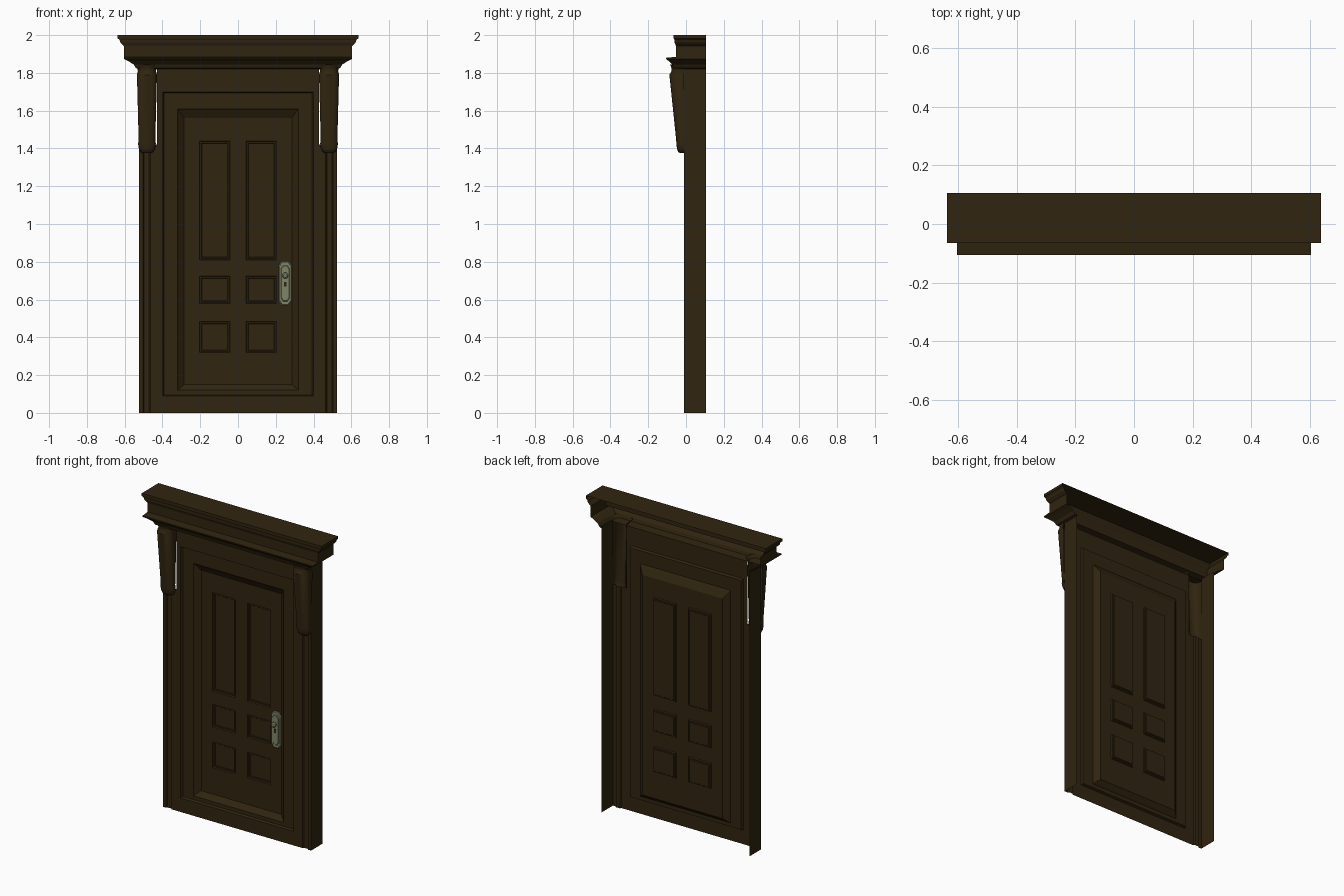
import bpy, bmesh, math

if "Cube" in bpy.data.objects:
    bpy.data.objects.remove(bpy.data.objects["Cube"])


def material(name, rgb):
    m = bpy.data.materials.new(name)
    m.diffuse_color = (*rgb, 1)
    m.use_nodes = True
    m.node_tree.nodes["Principled BSDF"].inputs["Base Color"].default_value = m.diffuse_color
    return m


WOOD = material("dark_wood", (0.030, 0.018, 0.005))
METAL = material("aged_metal", (0.22, 0.235, 0.14))
BACK = 0.105   # open rear edge of the shell
FACE = -0.01   # front plane of the frame


def finish(name, bm, mat, smooth=False):
    """Weld, point the sheets to the front and make an object."""
    bmesh.ops.remove_doubles(bm, verts=bm.verts, dist=1e-5)
    bmesh.ops.recalc_face_normals(bm, faces=bm.faces)
    front = sum(f.normal.y * f.calc_area() for f in bm.faces)
    if front > 1e-4:
        bmesh.ops.reverse_faces(bm, faces=bm.faces)
    me = bpy.data.meshes.new(name)
    bm.to_mesh(me)
    bm.free()
    me.materials.append(mat)
    ob = bpy.data.objects.new(name, me)
    bpy.context.collection.objects.link(ob)
    if smooth:
        bpy.ops.object.select_all(action='DESELECT')
        ob.select_set(True)
        bpy.context.view_layer.objects.active = ob
        bpy.ops.object.shade_smooth_by_angle(angle=math.radians(35))
    return ob


def loft(bm, rows, closed=False):
    """Quads between successive rows of points."""
    vs = [[bm.verts.new(p) for p in r] for r in rows]
    n = len(vs[0])
    for a, b in zip(vs, vs[1:]):
        for i in range(n if closed else n - 1):
            j = (i + 1) % n
            bm.faces.new((a[i], a[j], b[j], b[i]))
    return vs


def rect(x0, x1, z0, z1, y):
    return [(x0, y, z0), (x1, y, z0), (x1, y, z1), (x0, y, z1)]


# Stepped door surround, sunk towards the door leaf
bm = bmesh.new()
steps = [(0.43, 0, 1.82, FACE), (0.40, 0.09, 1.70, FACE), (0.393, 0.096, 1.693, 0.004),
         (0.32, 0.12, 1.61, 0.004), (0.313, 0.127, 1.60, 0.012), (0.285, 0.15, 1.56, 0.035)]
loft(bm, [rect(-x, x, a, b, y) for x, a, b, y in steps], True)
finish("door_surround", bm, WOOD)

# Door leaf with six sunk panels
bm = bmesh.new()
xs = [-0.285, -0.205, -0.042, 0.042, 0.205, 0.285]
zs = [0.15, 0.32, 0.485, 0.58, 0.725, 0.81, 1.44, 1.56]
for i in range(5):
    for j in range(7):
        a, b, c, d = xs[i], xs[i + 1], zs[j], zs[j + 1]
        if i in (1, 3) and j in (1, 3, 5):
            rows = [rect(a + k, b - k, c + k, d - k, y)
                    for k, y in ((0, 0.035), (0.004, 0.043), (0.011, 0.043), (0.014, 0.047))]
            bm.faces.new(loft(bm, rows, True)[-1])
        else:
            bm.faces.new([bm.verts.new(p) for p in rect(a, b, c, d, 0.035)])
finish("door_leaf", bm, WOOD)

# Side posts with a shallow channel, and the scroll brackets above them
for s, side in ((-1, "left"), (1, "right")):
    bm = bmesh.new()
    prof = [(0.525, BACK), (0.525, FACE), (0.503, FACE), (0.497, -0.002),
            (0.470, -0.002), (0.464, FACE), (0.43, FACE)]
    loft(bm, [[(s * x, y, z) for x, y in prof] for z in (0, 1.42)])
    loft(bm, [[(s * x, y, z) for x, y in prof[:2]] for z in (1.42, 1.83)])
    finish(side + "_post", bm, WOOD)

    bm = bmesh.new()
    cx = 0.482 * s
    rows = []
    for z, w, yf in [(1.375, 0.022, -0.033), (1.383, 0.035, -0.042), (1.40, 0.043, -0.048),
                     (1.425, 0.047, -0.051), (1.445, 0.044, -0.052), (1.79, 0.053, -0.088),
                     (1.81, 0.048, -0.076), (1.825, 0.052, -0.076), (1.845, 0.068, -0.085)]:
        yc = yf * 0.5
        row = [(cx - w, FACE, z)]
        for k in range(13):
            t = math.pi * k / 12
            row.append((cx - w * math.cos(t), yc + (yf - yc) * math.sin(t), z))
        row.append((cx + w, FACE, z))
        rows.append(row)
    v = loft(bm, rows)
    bm.faces.new(v[0])
    finish(side + "_bracket", bm, WOOD, True)

# Cornice: moulding wrapped round three sides, open at the rear
bm = bmesh.new()
mould = [(0.637, -0.065, 2.0), (0.637, -0.065, 1.983), (0.627, -0.061, 1.975),
         (0.622, -0.060, 1.96), (0.610, -0.055, 1.948), (0.603, -0.053, 1.942),
         (0.603, -0.053, 1.885), (0.603, -0.105, 1.88), (0.603, -0.105, 1.873),
         (0.580, -0.090, 1.862), (0.553, -0.073, 1.845), (0.540, -0.066, 1.825),
         (0.525, FACE, 1.82)]
v = loft(bm, [[(-x, BACK, z), (-x, y, z), (x, y, z), (x, BACK, z)] for x, y, z in mould])
bm.faces.new(v[0])
finish("cornice", bm, WOOD)


# Lock plate, knob and keyhole
def prism(name, pts, y0, y1, mat, bevel=0.0, smooth=False):
    """Outline in x,z from its centre, pulled to the front with a chamfer."""
    bm = bmesh.new()
    cx = sum(p[0] for p in pts) / len(pts)
    cz = sum(p[1] for p in pts) / len(pts)

    def row(k, y):
        return [(x - math.copysign(min(k, abs(x - cx)), x - cx), y,
                 z - math.copysign(min(k, abs(z - cz)), z - cz)) for x, z in pts]
    v = loft(bm, [row(0, y0), row(0, y1 + bevel), row(bevel, y1)], True) if bevel else \
        loft(bm, [row(0, y0), row(0, y1)], True)
    bm.faces.new(v[0])
    bm.faces.new(v[-1])
    return finish(name, bm, mat, smooth)


def plate_outline(w, h, c):
    return [(0.25 + sx * a, 0.686 + sz * b) for sx, sz, a, b in
            ((-1, -1, w - c, h), (1, -1, w - c, h), (1, -1, w, h - 1.4 * c), (1, 1, w, h - 1.4 * c),
             (1, 1, w - c, h), (-1, 1, w - c, h), (-1, 1, w, h - 1.4 * c), (-1, -1, w, h - 1.4 * c))]


def disc(z, r, n=16):
    return [(0.25 + r * math.cos(2 * math.pi * k / n), z + r * math.sin(2 * math.pi * k / n))
            for k in range(n)]


prism("lock_plate", plate_outline(0.034, 0.116, 0.016), 0.034, 0.025, METAL, 0.004)
prism("lock_plate_raised", plate_outline(0.022, 0.095, 0.011), 0.03, 0.020, METAL, 0.003)
prism("knob_neck", disc(0.727, 0.009), 0.025, 0.008, METAL)
prism("knob", disc(0.727, 0.016), 0.010, -0.006, METAL, 0.005, True)
prism("keyhole", [(0.243, 0.668), (0.257, 0.668), (0.257, 0.694), (0.243, 0.694)],
      0.022, 0.0185, WOOD)
